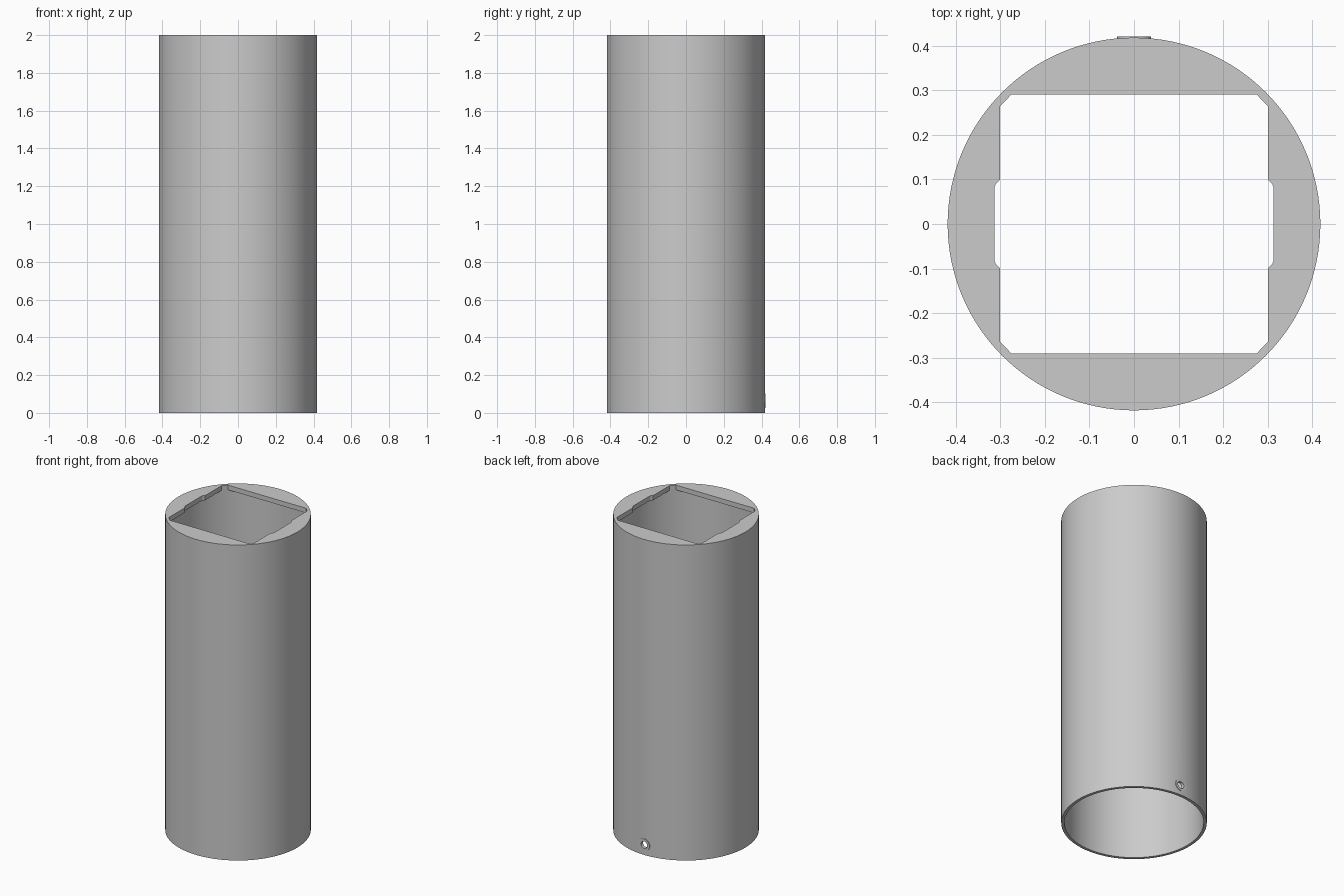
import bpy, bmesh
from math import cos, sin, pi, radians, sqrt
from mathutils import Matrix

cube = bpy.data.objects.get("Cube")
if cube:
    bpy.data.objects.remove(cube, do_unlink=True)

OUTER, BORE, HEIGHT, PLATE = 0.418, 0.40, 2.0, 0.03
SEGMENTS = 128

gray = bpy.data.materials.new("plain_gray")
gray.use_nodes = True
gray.diffuse_color = (0.6, 0.6, 0.6, 1)
gray.node_tree.nodes["Principled BSDF"].inputs["Base Color"].default_value = (0.6, 0.6, 0.6, 1)


def add_object(name, bm):
    bmesh.ops.recalc_face_normals(bm, faces=bm.faces)
    mesh = bpy.data.meshes.new(name)
    bm.to_mesh(mesh)
    bm.free()
    mesh.materials.append(gray)
    obj = bpy.data.objects.new(name, mesh)
    bpy.context.collection.objects.link(obj)
    return obj


def prism(name, outline, z0, z1):
    bm = bmesh.new()
    face = bm.faces.new([bm.verts.new((x, y, z0)) for x, y in outline])
    top = bmesh.ops.extrude_face_region(bm, geom=[face])["geom"]
    verts = [v for v in top if isinstance(v, bmesh.types.BMVert)]
    bmesh.ops.translate(bm, verts=verts, vec=(0, 0, z1 - z0))
    return add_object(name, bm)


def circle(radius, count):
    return [(radius * cos(2 * pi * i / count), radius * sin(2 * pi * i / count))
            for i in range(count)]


def rod(name, radius, y0, y1, z):
    # Cylinder along y, on the back of the tube
    obj = prism(name, circle(radius, 32), y0, y1)
    obj.data.transform(Matrix.Translation((0, 0, z)) @ Matrix.Rotation(radians(-90), 4, "X"))
    return obj


def combine(target, tool, operation):
    mod = target.modifiers.new(operation.lower(), "BOOLEAN")
    mod.object, mod.operation, mod.solver = tool, operation, "EXACT"
    bpy.context.view_layer.update()
    with bpy.context.temp_override(object=target, active_object=target):
        bpy.ops.object.modifier_apply(modifier=mod.name)
    bpy.data.objects.remove(tool, do_unlink=True)


# Tube with a closed top
tube = prism("tube_body", circle(OUTER, SEGMENTS), 0, HEIGHT)
combine(tube, prism("bore_cutter", circle(BORE, SEGMENTS), -0.1, HEIGHT - PLATE), "DIFFERENCE")

# Square opening in the top, corners following the bore, with a side notch each way
half_x, half_y, notch = 0.30, 0.291, 0.313
quarter = [(notch, 0.082), (notch - 0.003, 0.09), (half_x, 0.1),
           (half_x, sqrt(BORE**2 - half_x**2)),
           (sqrt(BORE**2 - half_y**2), half_y)]
right_half = [(x, -y) for x, y in reversed(quarter)] + quarter
opening = right_half + [(-x, -y) for x, y in right_half]
combine(tube, prism("opening_cutter", opening, HEIGHT - 2 * PLATE, HEIGHT + 0.1), "DIFFERENCE")

# Screw boss and its hole, low on the back
combine(tube, rod("screw_boss", 0.038, 0.409, 0.42, 0.065), "UNION")
combine(tube, rod("screw_hole_cutter", 0.022, 0.3, 0.5, 0.065), "DIFFERENCE")

bpy.ops.object.select_all(action="DESELECT")
tube.select_set(True)
bpy.context.view_layer.objects.active = tube
bpy.ops.object.shade_smooth_by_angle(angle=radians(30))
